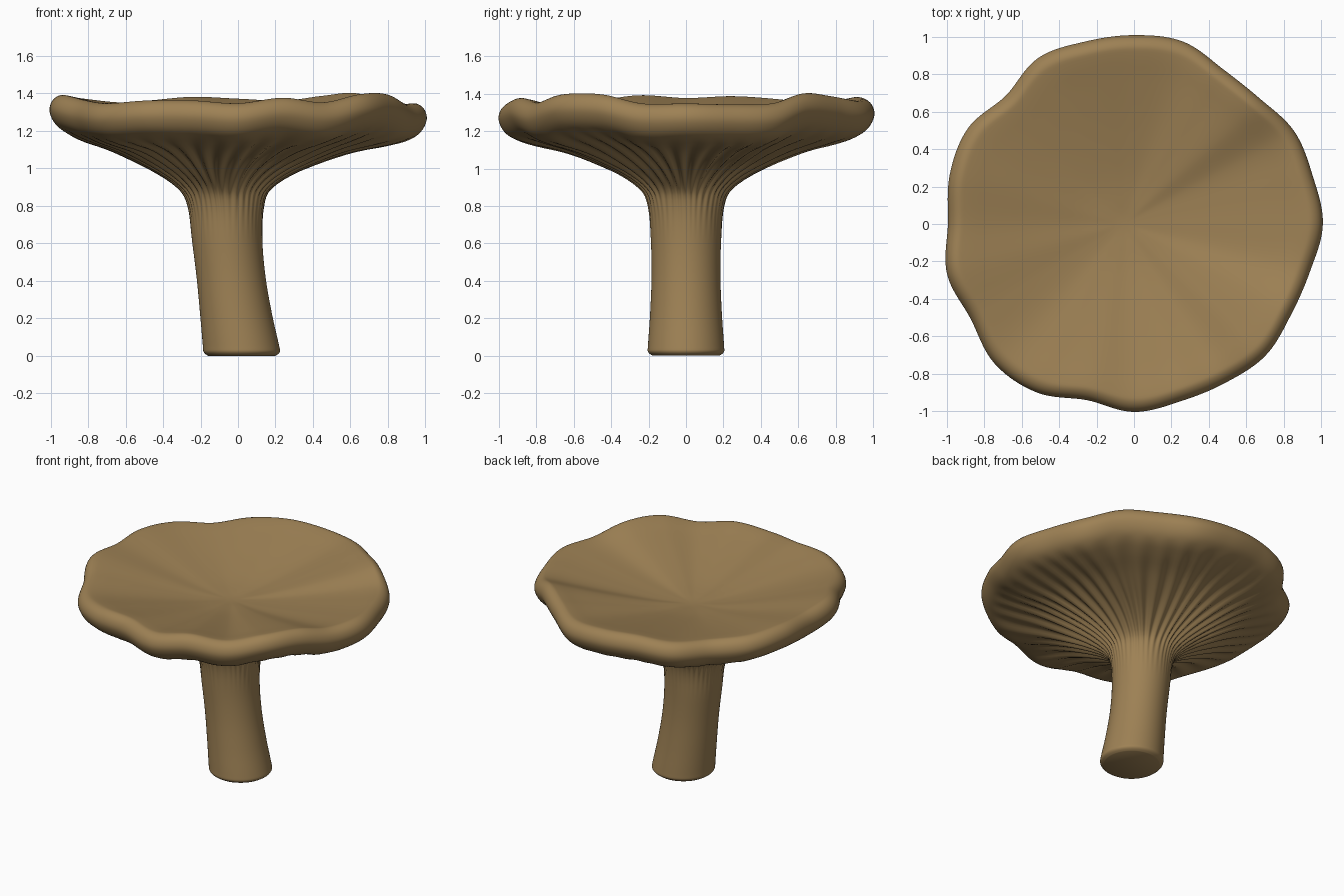
import bpy, bmesh, math

if "Cube" in bpy.data.objects:
    bpy.data.objects.remove(bpy.data.objects["Cube"])

SEG = 240

# Rim outline, sampled every 15 degrees counter-clockwise from +x
RIM_R = [1.0, .98, .98, .94, .945, 1.0, 1.0, 1.0, 1.015, .96, 1.015, 1.01,
         .985, 1.025, 1.0, 1.045, 1.03, .965, .995, .97, .97, .985, .96, .965]
RIM_Z = [1.345, 1.34, 1.345, 1.40, 1.385, 1.36, 1.37, 1.38, 1.36, 1.35, 1.37, 1.385,
         1.375, 1.39, 1.36, 1.345, 1.36, 1.36, 1.345, 1.375, 1.35, 1.395, 1.395, 1.345]


def spline(pts, i, t):
    """Catmull-Rom through four neighbouring values."""
    a, b, c, d = pts
    return 0.5 * (2 * b + (c - a) * t + (2 * a - 5 * b + 4 * c - d) * t * t
                  + (3 * b - a - 3 * c + d) * t ** 3)


def periodic(table, ang):
    u = ang / (2 * math.pi) * len(table)
    i = int(u)
    n = len(table)
    return spline([table[(i + k) % n] for k in (-1, 0, 1, 2)], i, u - i)


# Profile from base to cap centre: radius, height, axis x, rim influence
PROFILE = [
    (.18, .0, .02, 0), (.203, .02, .02, 0), (.203, .06, .015, 0), (.192, .22, -.01, 0),
    (.184, .42, -.037, 0), (.188, .62, -.058, 0), (.203, .8, -.065, 0),
    (.25, .9, -.07, .02), (.40, 1.0, -.065, .08), (.62, 1.09, -.04, .3),
    (.80, 1.137, -.015, .65), (.90, 1.17, 0, .9), (.965, 1.215, 0, 1),
    (.997, 1.28, 0, 1), (.985, 1.335, 0, 1), (.945, 1.366, 0, 1), (.89, 1.362, 0, .9),
    (.75, 1.33, 0, .7), (.5, 1.277, -.02, .4), (.25, 1.232, -.04, .15), (.06, 1.212, -.05, 0)]
SUB = 4


def rings():
    n = len(PROFILE)
    for i in range(n - 1):
        idx = [max(i - 1, 0), i, i + 1, min(i + 2, n - 1)]
        for s in range(SUB):
            yield [spline([PROFILE[k][c] for k in idx], i, s / SUB)
                   for c in range(4)] + [i + s / SUB]
    yield list(PROFILE[-1]) + [n - 1]


bm = bmesh.new()
loops = []
for r, z, ax, w, p in rings():
    # Gill strength fades in above the stem and out before the rim
    gill = max(0, 1 - abs(p - 8.3) / 3.2)
    loop = []
    for j in range(SEG):
        a = 2 * math.pi * j / SEG
        rr = r * (1 + w * (periodic(RIM_R, a) - .99) * 1.0)
        zz = z + w * (periodic(RIM_Z, a) - 1.366)
        ridge = math.sin(40 * a + 1.5 * math.sin(3 * a) + .8 * math.sin(7 * a + p))
        zz += .011 * gill * ridge
        rr -= .005 * gill * ridge
        loop.append(bm.verts.new((ax + rr * math.cos(a), rr * math.sin(a), zz)))
    loops.append(loop)
for lo, hi in zip(loops, loops[1:]):
    for j in range(SEG):
        k = (j + 1) % SEG
        bm.faces.new((lo[j], lo[k], hi[k], hi[j]))

# Flat foot and cap centre
bm.faces.new(loops[0][::-1])
centre = bm.verts.new((-.05, 0, 1.209))
for j in range(SEG):
    bm.faces.new((loops[-1][j], loops[-1][(j + 1) % SEG], centre))
for f in bm.faces:
    f.smooth = True

mesh = bpy.data.meshes.new("mushroom")
bm.to_mesh(mesh)
bm.free()
body = bpy.data.objects.new("mushroom_stem_and_cap", mesh)
bpy.context.collection.objects.link(body)

mat = bpy.data.materials.new("tan brown")
mat.diffuse_color = (.34, .22, .09, 1)
mat.use_nodes = True
mat.node_tree.nodes["Principled BSDF"].inputs["Base Color"].default_value = mat.diffuse_color
mesh.materials.append(mat)
